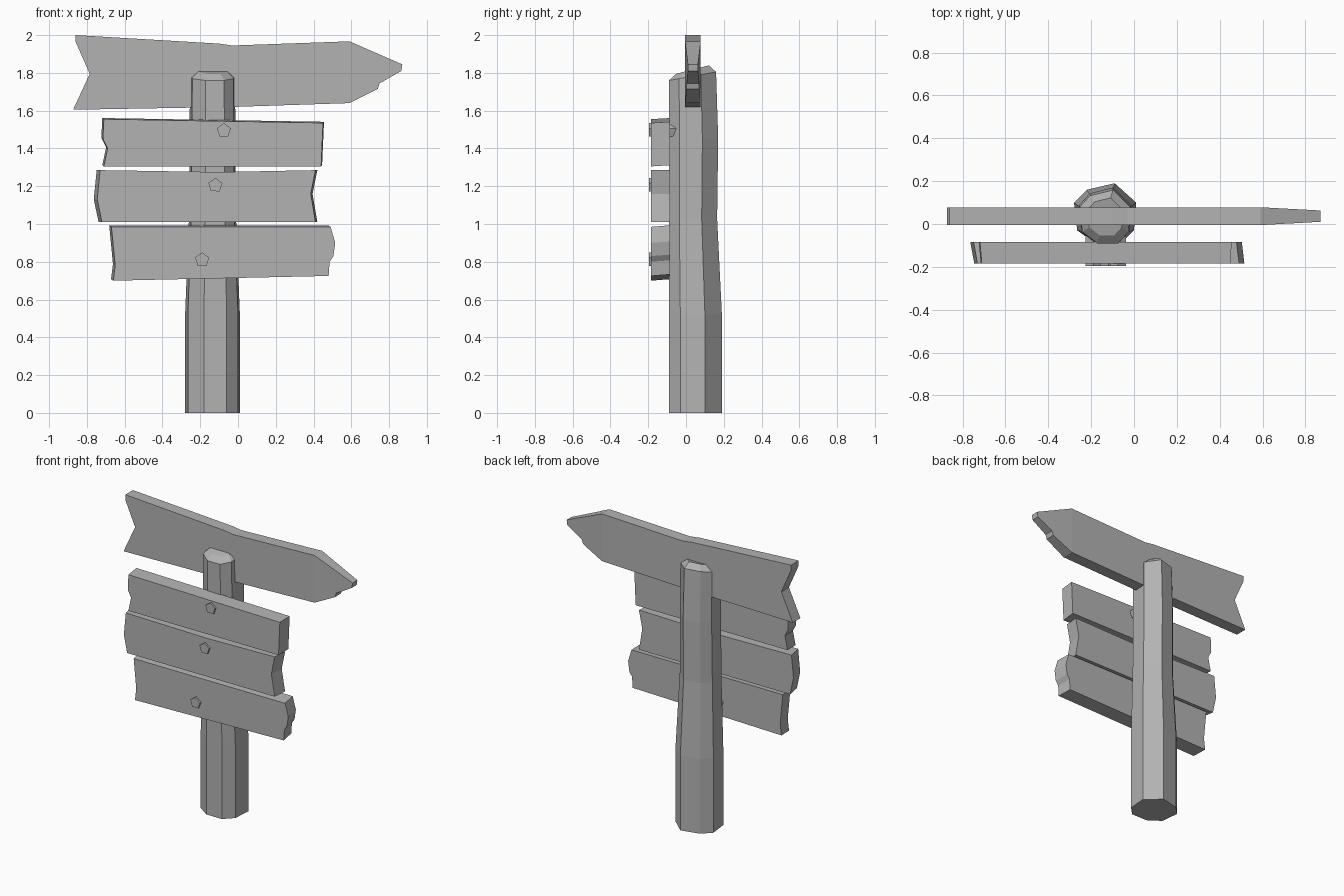
import bpy, bmesh, math

cube = bpy.data.objects.get("Cube")
if cube:
    bpy.data.objects.remove(cube, do_unlink=True)

grey = bpy.data.materials.new("weathered_grey")
grey.use_nodes = True
COLOUR = (0.45, 0.45, 0.45, 1)
grey.diffuse_color = COLOUR
grey.node_tree.nodes["Principled BSDF"].inputs["Base Color"].default_value = COLOUR


def finish(name, bm):
    bmesh.ops.recalc_face_normals(bm, faces=bm.faces[:])
    mesh = bpy.data.meshes.new(name)
    bm.to_mesh(mesh)
    bm.free()
    mesh.materials.append(grey)
    obj = bpy.data.objects.new(name, mesh)
    bpy.context.collection.objects.link(obj)
    return obj


def loft(rings):
    """Join rings of points with side faces and cap both ends."""
    bm = bmesh.new()
    loops = [[bm.verts.new(p) for p in ring] for ring in rings]
    n = len(loops[0])
    for low, high in zip(loops, loops[1:]):
        for i in range(n):
            j = (i + 1) % n
            bm.faces.new((low[i], low[j], high[j], high[i]))
    bm.faces.new(loops[0])
    bm.faces.new(loops[-1])
    return bm


def plank(outline, front, back, grow=1.0, dx=0.0, dz=0.0):
    """Extrude an x-z outline; the back face may be widened or shifted."""
    return loft([[(x, front, z) for x, z in outline],
                 [(x * grow + dx, back, z + dz) for x, z in outline]])


# Post: hewn eight-sided trunk, narrowing upward
section = [(-.18, -.09), (-.06, -.09), (0, -.03), (.01, .10),
           (-.09, .19), (-.22, .16), (-.28, .10), (-.265, -.03)]


def ring(z, width, depth, slope=0.0, middle=-.135):
    points = []
    for x, y in section:
        py = -.09 + (y + .09) * depth
        points.append((middle + (x + .135) * width, py, z + slope * (py + .09)))
    return points


rings = [ring(0, 1, 1), ring(.52, 1, 1), ring(1.03, .86, .91),
         ring(1.45, .84, .93), ring(1.76, .82, .89, .18)]
rings.append([(-.135 + (x + .135) * .7, .035 + (y - .035) * .7, z + .035)
              for x, y, z in rings[-1]])
finish("post", loft(rings))

# Three planks nailed across the front of the post
upper = [(-.71, 1.555), (.45, 1.535), (.44, 1.305), (-.71, 1.305),
         (-.69, 1.40), (-.715, 1.45)]
middle = [(-.73, 1.285), (-.10, 1.275), (.41, 1.285), (.385, 1.16),
          (.41, 1.01), (-.72, 1.01), (-.745, 1.13)]
lower = [(-.67, .985), (.49, .985), (.515, .90), (.505, .83), (.485, .80),
         (.48, .725), (-.66, .70), (-.65, .78)]
finish("upper_plank", plank(upper, -.185, -.085, 1.012, dz=.006))
finish("middle_plank", plank(middle, -.185, -.085, 1.025))
finish("lower_plank", plank(lower, -.185, -.085, dx=-.012, dz=.008))

# Five-sided nails holding the planks
for name, cx, cz in (("upper_nail", -.075, 1.495), ("middle_nail", -.12, 1.205),
                     ("lower_nail", -.19, .81)):
    outline = [(cx + .039 * math.cos(math.tau * i / 5 + .3),
                cz + .039 * math.sin(math.tau * i / 5 + .3)) for i in range(5)]
    finish(name, plank(outline, -.197, -.05))

# Arrow board through the top of the post, thinning toward its tip
arrow = [(-.86, 2), (-.10, 1.955), (-.03, 1.945), (.59, 1.967), (.87, 1.845),
         (.865, 1.81), (.75, 1.745), (.74, 1.715), (.59, 1.64), (-.02, 1.62),
         (-.873, 1.605), (-.785, 1.795), (-.86, 1.965)]
bm = plank(arrow, -.005, .078)
bmesh.ops.bisect_plane(bm, geom=bm.verts[:] + bm.edges[:] + bm.faces[:],
                       plane_co=(.59, 0, 0), plane_no=(1, 0, 0))
for v in bm.verts:
    if v.co.x > .59:
        v.co.y = .037 + (v.co.y - .037) * (1 - 1.3 * (v.co.x - .59))
finish("arrow_board", bm)
